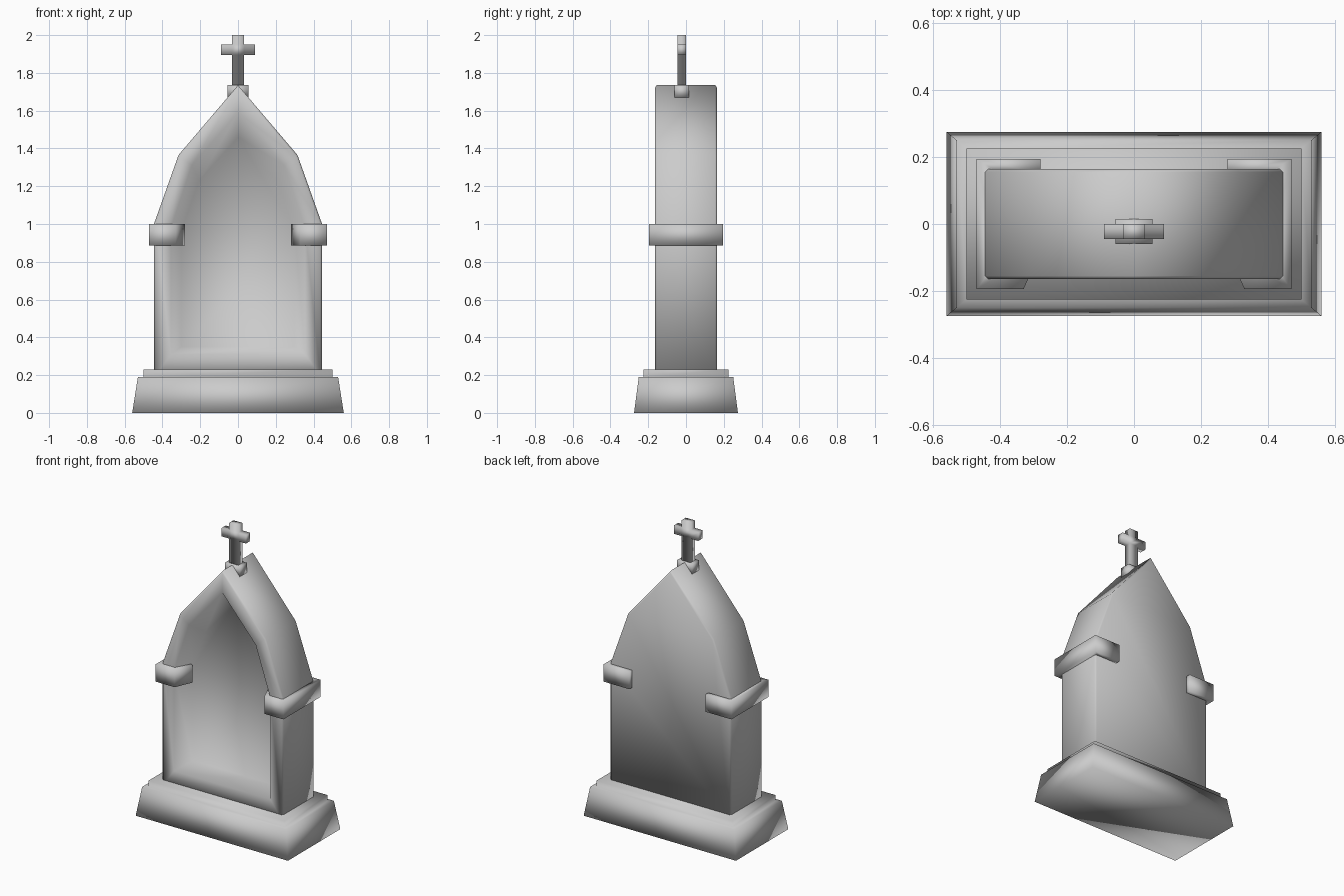
import bpy
import bmesh

cube = bpy.data.objects.get("Cube")
if cube:
    bpy.data.objects.remove(cube, do_unlink=True)

# Single stone colour
stone = bpy.data.materials.new("grey_stone")
stone.use_nodes = True
colour = (0.6, 0.6, 0.6, 1)
stone.diffuse_color = colour
stone.node_tree.nodes["Principled BSDF"].inputs["Base Color"].default_value = colour


def loft(name, rings):
    """Bridge matching closed rings, cap both ends and shade smooth."""
    bm = bmesh.new()
    loops = [[bm.verts.new(p) for p in ring] for ring in rings]
    for a, b in zip(loops, loops[1:]):
        for i in range(len(a)):
            j = (i + 1) % len(a)
            bm.faces.new((a[i], a[j], b[j], b[i]))
    bm.faces.new(loops[0])
    bm.faces.new(loops[-1])
    bmesh.ops.recalc_face_normals(bm, faces=bm.faces)
    for face in bm.faces:
        face.smooth = True
    mesh = bpy.data.meshes.new(name)
    bm.to_mesh(mesh)
    bm.free()
    mesh.materials.append(stone)
    obj = bpy.data.objects.new(name, mesh)
    bpy.context.scene.collection.objects.link(obj)
    return obj


def rectangle(x, y, z, cy=0):
    return [(-x, cy - y, z), (x, cy - y, z), (x, cy + y, z), (-x, cy + y, z)]


def mirrored(half, y):
    """Full upright outline from its +x half; points on x = 0 stay single."""
    left = [(-x, z) for x, z in reversed(half) if x > 0]
    return [(x, y, z) for x, z in half + left]


# Stepped base
loft("base", [rectangle(0.56, 0.275, 0), rectangle(0.53, 0.25, 0.19),
              rectangle(0.50, 0.225, 0.19), rectangle(0.50, 0.225, 0.23)])

# Pointed slab with chamfered rim and a splayed niche in the front
outer = [(0.445, 0.2), (0.445, 1.0), (0.315, 1.365), (0, 1.735)]
rim = [(0.435, 0.2), (0.435, 0.998), (0.307, 1.358), (0, 1.72)]
opening = [(0.355, 0.31), (0.355, 0.98), (0.245, 1.31), (0, 1.59)]
panel = [(0.30, 0.35), (0.30, 0.965), (0.205, 1.23), (0, 1.46)]
loft("arched_slab", [mirrored(rim, 0.165), mirrored(outer, 0.155),
                     mirrored(outer, -0.155), mirrored(rim, -0.165),
                     mirrored(opening, -0.165), mirrored(panel, -0.05)])

# Bands wrapping each pillar at the spring of the arch
plan = [(0.28, 0.195), (0.47, 0.195), (0.47, -0.195), (0.33, -0.195),
        (0.28, -0.08), (0.32, -0.05), (0.40, -0.10), (0.40, 0.15), (0.28, 0.15)]
for side, s in (("left", 1), ("right", -1)):
    loft(side + "_band", [[(s * x, y, z) for x, y in plan] for z in (0.885, 1.0)])

# Saddle block and cross on the ridge
mid = -0.0225
loft("cross_foot", [rectangle(0.055, 0.0375, z, mid) for z in (1.67, 1.735)])
cross = [(0.033, 1.70), (0.033, 1.895), (0.09, 1.895),
         (0.09, 1.95), (0.033, 1.95), (0.033, 2.0)]
loft("cross", [mirrored(cross, mid + d) for d in (-0.0225, 0.0225)])
